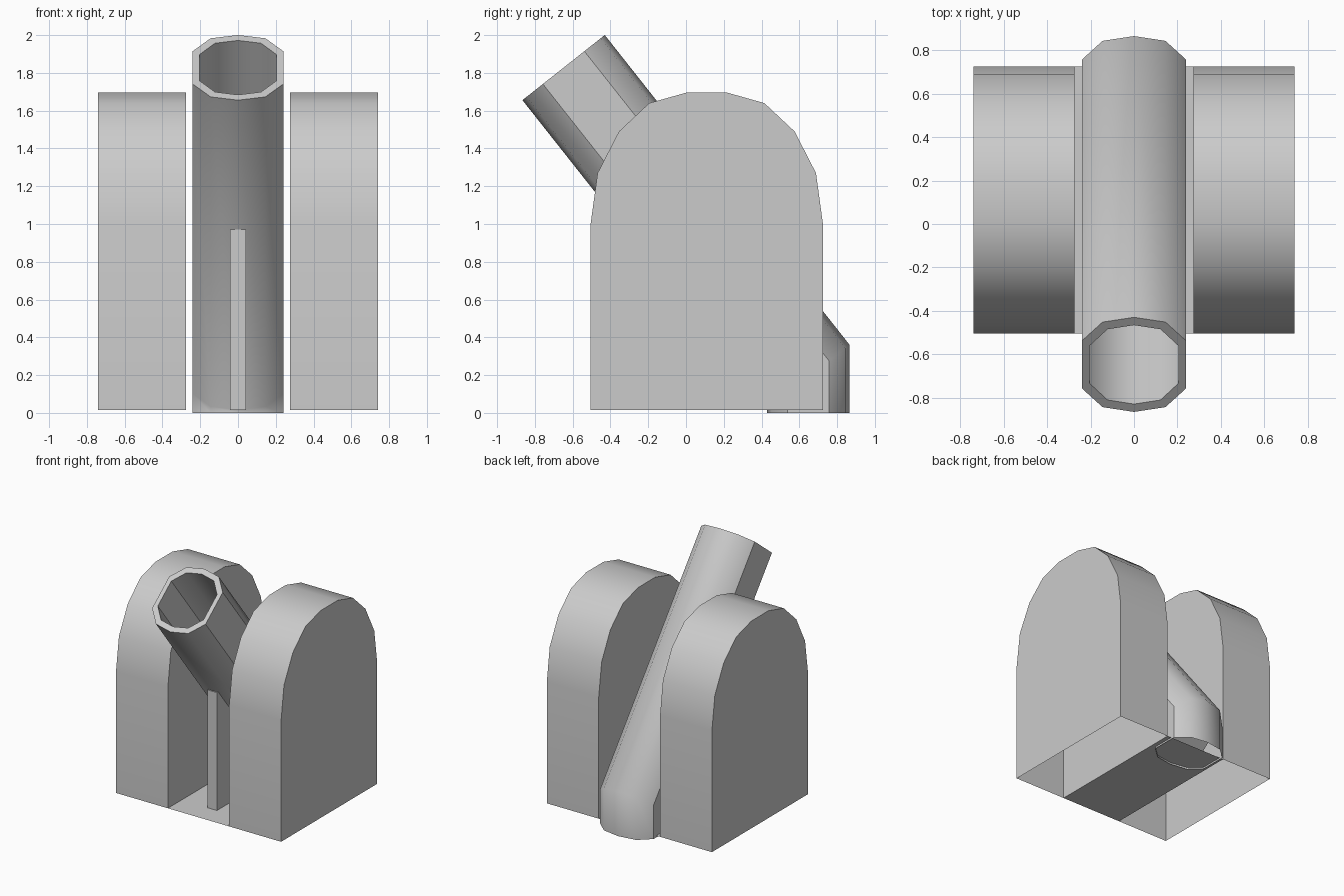
import bpy
import math

if "Cube" in bpy.data.objects:
    bpy.data.objects.remove(bpy.data.objects["Cube"], do_unlink=True)

# One plain grey for everything
grey = bpy.data.materials.new("stone grey")
grey.use_nodes = True
grey.diffuse_color = (0.6, 0.6, 0.6, 1)
grey.node_tree.nodes["Principled BSDF"].inputs["Base Color"].default_value = (0.6, 0.6, 0.6, 1)


def build(name, verts, faces, angle=39):
    mesh = bpy.data.meshes.new(name)
    mesh.from_pydata(verts, [], faces)
    mesh.materials.append(grey)
    obj = bpy.data.objects.new(name, mesh)
    bpy.context.collection.objects.link(obj)
    bpy.ops.object.select_all(action='DESELECT')
    obj.select_set(True)
    bpy.context.view_layer.objects.active = obj
    bpy.ops.object.mode_set(mode='EDIT')
    bpy.ops.mesh.select_all(action='SELECT')
    bpy.ops.mesh.normals_make_consistent(inside=False)
    bpy.ops.object.mode_set(mode='OBJECT')
    bpy.ops.object.shade_smooth_by_angle(angle=math.radians(angle))
    return obj


def slab(name, profile, x0, x1, closed=True):
    """Extrude a (y, z) profile along x; the last side may stay open."""
    n = len(profile)
    verts = [(x, y, z) for x in (x0, x1) for y, z in profile]
    faces = [tuple(range(n)), tuple(range(n, 2 * n))]
    for i in range(n if closed else n - 1):
        j = (i + 1) % n
        faces.append((i, j, n + j, n + i))
    return build(name, verts, faces)


FLOOR = 0.015
MID_Y = 0.11

# Arched side walls, hollow and open underneath
half_arch = [(0.615, FLOOR), (0.615, 1.0), (0.578, 1.27), (0.465, 1.49),
             (0.305, 1.64), (0.11, 1.695)]
arch = [(MID_Y - d, z) for d, z in half_arch]
arch += [(MID_Y + d, z) for d, z in reversed(half_arch)]
for side, x0, x1 in (("right", -0.74, -0.275), ("left", 0.275, 0.74)):
    slab(side + "_wall", arch, x0, x1, closed=False)

# Thin floor between the walls
build("floor_plate", [(-0.275, -0.505, FLOOR), (0.275, -0.505, FLOOR),
                      (0.275, 0.725, FLOOR), (-0.275, 0.725, FLOOR)], [(0, 1, 2, 3)])

# Leaning tube: ten-sided rings perpendicular to its axis
ACROSS = (0.784, 0.620)
quarter = [(0, 0.278), (0.145, 0.25), (0.24, 0.14)]
inner_quarter = [(0, 0.232), (0.122, 0.208), (0.205, 0.11)]


def ring_shape(q):
    right = q + [(x, -v) for x, v in reversed(q)]
    return right + [(-x, v) for x, v in reversed(right[1:-1])]


def ring(shape, y, z):
    return [(x, y + v * ACROSS[0], z + v * ACROSS[1]) for x, v in shape]


outer, inner = ring_shape(quarter), ring_shape(inner_quarter)
TOP, BEND = (-0.648, 1.828), (0.648, 0.188)
bend_ring = ring(outer, *BEND)
foot = [(x, y, 0) for x, y, z in bend_ring]
rings = [foot, bend_ring, ring(outer, *TOP), ring(inner, *TOP), ring(inner, *BEND)]
n = len(outer)
verts = [v for r in rings for v in r]
faces = [(k * n + i, k * n + (i + 1) % n, (k + 1) * n + (i + 1) % n, (k + 1) * n + i)
         for k in range(len(rings) - 1) for i in range(n)]
faces.append(tuple(range(4 * n, 5 * n)))
build("barrel", verts, faces)

# Upright fin that props the tube from below
slab("support_fin", [(-0.33, FLOOR), (-0.33, 0.97), (-0.28, 0.97), (0.43, 0.07), (0.43, FLOOR)],
     -0.042, 0.042)
